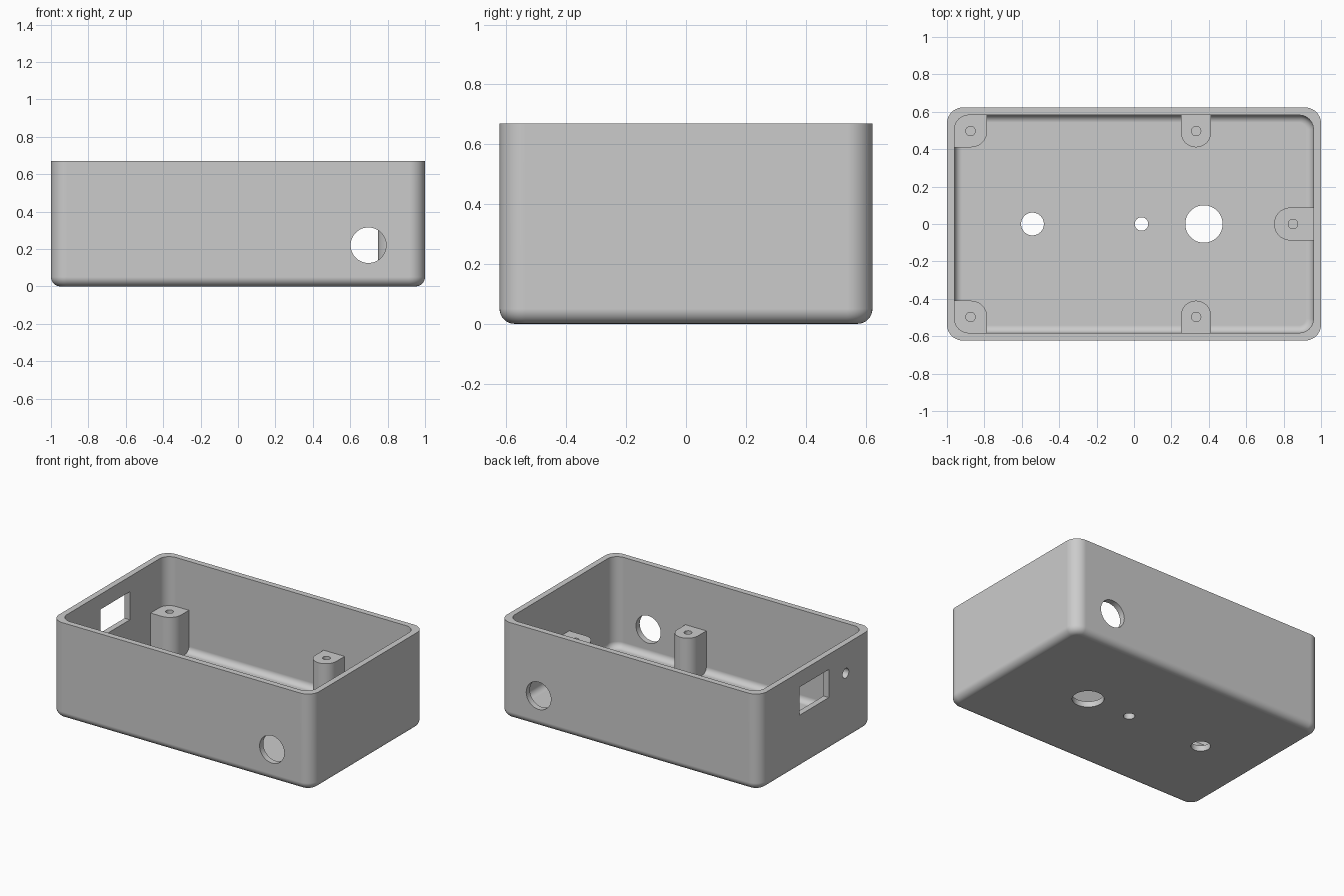
import bpy, bmesh, math
from mathutils import Matrix

if "Cube" in bpy.data.objects:
    bpy.data.objects.remove(bpy.data.objects["Cube"], do_unlink=True)

HX, HY, H = 1.0, 0.623, 0.67      # outer half sizes and height
WALL, FLOOR = 0.041, 0.04
BOSS_TOP = 0.33

grey = bpy.data.materials.new("plain grey")
grey.use_nodes = True
colour = (0.6, 0.6, 0.6, 1)
grey.diffuse_color = colour
grey.node_tree.nodes["Principled BSDF"].inputs["Base Color"].default_value = colour


def outline(x0, x1, y0, y1, radii, steps=10):
    """Rectangle outline; radii run counter-clockwise from the +x +y corner."""
    points = []
    corners = [(x1, y1, -1, -1), (x0, y1, 1, -1), (x0, y0, 1, 1), (x1, y0, -1, 1)]
    for k, ((x, y, sx, sy), r) in enumerate(zip(corners, radii)):
        if r == 0:
            points.append((x, y))
            continue
        for i in range(steps + 1):
            a = math.pi / 2 * (k + i / steps)
            points.append((x + sx * r + r * math.cos(a), y + sy * r + r * math.sin(a)))
    return points


def loft(name, rings):
    """Skin a stack of (outline, z) rings and cap both ends."""
    bm = bmesh.new()
    loops = [[bm.verts.new((x, y, z)) for x, y in pts] for pts, z in rings]
    n = len(loops[0])
    for a, b in zip(loops, loops[1:]):
        for i in range(n):
            j = (i + 1) % n
            bm.faces.new((a[i], a[j], b[j], b[i]))
    bm.faces.new(loops[0][::-1])
    bm.faces.new(loops[-1])
    return finish(name, bm)


def finish(name, bm):
    bmesh.ops.recalc_face_normals(bm, faces=bm.faces)
    mesh = bpy.data.meshes.new(name)
    bm.to_mesh(mesh)
    bm.free()
    mesh.materials.append(grey)
    obj = bpy.data.objects.new(name, mesh)
    bpy.context.collection.objects.link(obj)
    return obj


def drill(centre, radius, depth, axis="Z"):
    """Round cutter."""
    bm = bmesh.new()
    turn = {"Z": Matrix(), "Y": Matrix.Rotation(math.pi / 2, 4, "X"),
            "X": Matrix.Rotation(math.pi / 2, 4, "Y")}[axis]
    bmesh.ops.create_cone(bm, cap_ends=True, segments=48, radius1=radius, radius2=radius,
                          depth=depth, matrix=Matrix.Translation(centre) @ turn)
    return finish("cutter", bm)


def cut(obj, cutters):
    bpy.ops.object.select_all(action="DESELECT")
    bpy.context.view_layer.objects.active = obj
    obj.select_set(True)
    for cutter in cutters:
        mod = obj.modifiers.new("cut", "BOOLEAN")
        mod.operation, mod.solver, mod.object = "DIFFERENCE", "EXACT", cutter
        bpy.ops.object.modifier_apply(modifier=mod.name)
        bpy.data.objects.remove(cutter, do_unlink=True)
    bpy.ops.object.shade_smooth_by_angle(angle=math.radians(35))
    obj.modifiers.new("clean shading", "WEIGHTED_NORMAL").keep_sharp = True


def ring(inset, radius, z):
    x, y = HX - inset, HY - inset
    return outline(-x, x, -y, y, [radius] * 4), z


# Open tray: outer fillet, wall, rim, inner wall, inner fillet
def fillet(r, inset, corner, z):
    for i in range(9):
        a = math.pi / 2 * i / 8
        d = r * (1 - math.sin(a))
        yield ring(inset + d, corner - d, z + r * (1 - math.cos(a)))


rings = list(fillet(0.05, 0, 0.085, 0))
rings += [ring(0, 0.085, H), ring(WALL, 0.075, H)]
rings += list(fillet(0.04, WALL, 0.075, FLOOR))[::-1]
tray = loft("tray", rings)

# Openings in floor, long walls and one short wall
holes = [drill((x, 0, 0), r, 0.3) for x, r in ((-0.543, 0.061), (0.04, 0.036), (0.374, 0.1))]
holes += [drill((0.697, s * HY, 0.22), 0.095, 0.2, "Y") for s in (-1, 1)]
holes.append(drill((-HX, -0.325, 0.468), 0.034, 0.2, "X"))
window = outline(-1.1, -0.9, -0.14, 0.183, [0] * 4)
holes.append(loft("cutter", [(window, 0.37), (window, 0.565)]))
cut(tray, holes)


# Screw bosses on the floor, sunk slightly into the walls
def boss(name, bounds, radii, hole):
    shape = outline(*bounds, radii)
    obj = loft(name, [(shape, FLOOR - 0.01), (shape, BOSS_TOP)])
    cut(obj, [drill((*hole, BOSS_TOP), 0.025, 0.4)])


IX, IY = HX - WALL + 0.01, HY - WALL + 0.01
for s, side in ((-1, "front"), (1, "back")):
    ys = sorted((s * 0.41, s * IY))
    inner = [0, 0, 0.08, 0.08] if s > 0 else [0.08, 0.08, 0, 0]
    corner = [0, 0, 0, 0.087] if s > 0 else [0.087, 0, 0, 0]
    boss(side + "_corner_boss", (-IX, -0.785, *ys), corner, (-0.874, s * 0.497))
    boss(side + "_middle_boss", (0.251, 0.412, *ys), inner, (0.332, s * 0.497))
boss("end_boss", (0.749, IX, -0.088, 0.088), [0, 0.087, 0.087, 0], (0.85, 0))
